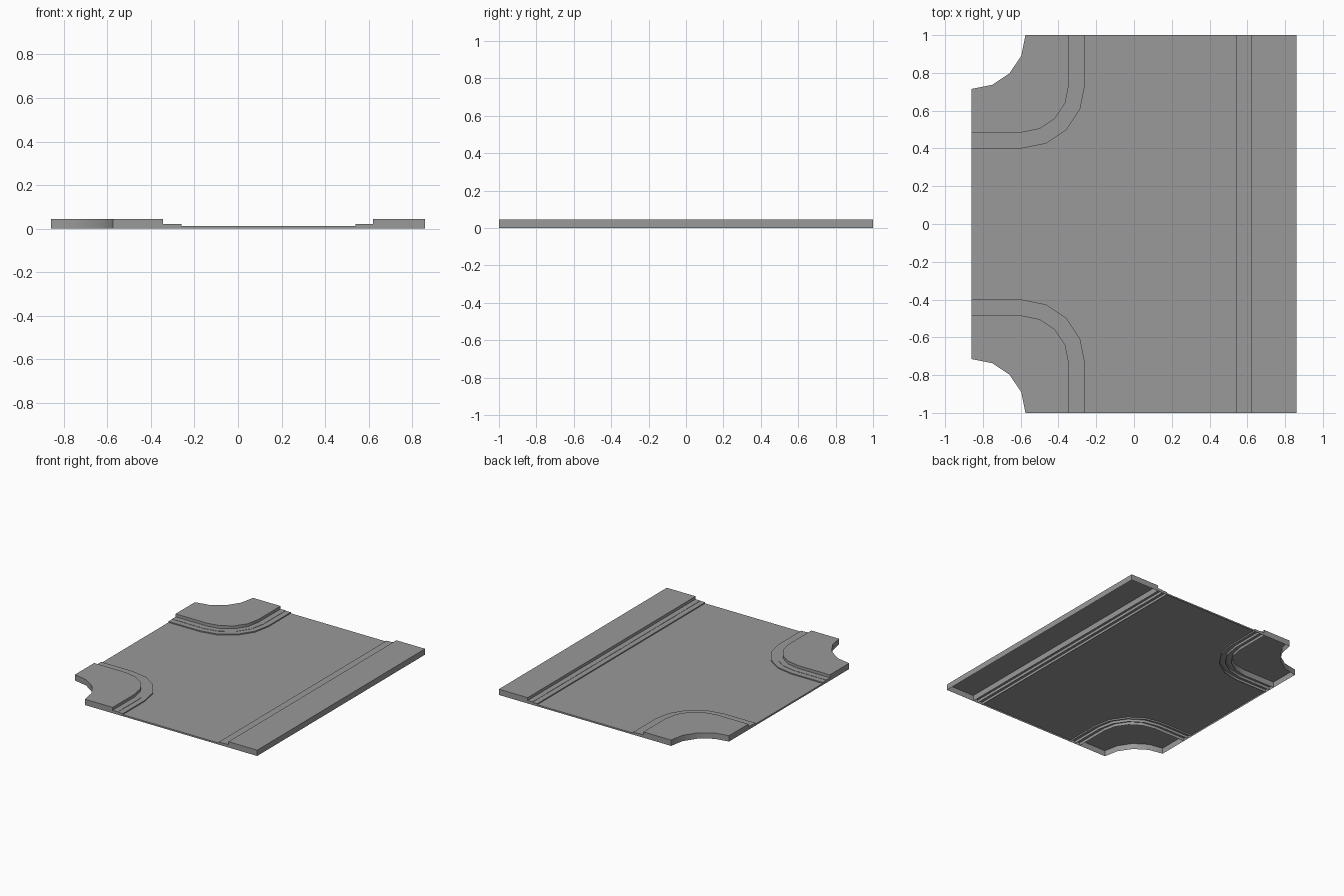
import bpy, math

cube = bpy.data.objects.get("Cube")
if cube:
    bpy.data.objects.remove(cube, do_unlink=True)

W, L = 0.86, 1.0                    # half width and half length of the tile
CX, CY = -0.595, 0.735              # centre of the rounded street corner
CURB_R, SEAM_R, GUTTER_R = 0.25, 0.293, 0.335
NOTCH_R = 0.285
Z_WALK, Z_GUTTER, Z_LIP, Z_ROAD = 0.044, 0.022, 0.020, 0.012

grey = bpy.data.materials.new("plain grey")
grey.use_nodes = True
GREY = (0.32, 0.32, 0.32, 1)
grey.diffuse_color = GREY
grey.node_tree.nodes["Principled BSDF"].inputs["Base Color"].default_value = GREY


def slab(name, outline, z, open_edges=0):
    """Open-bottomed plate from a counter-clockwise outline.
    Edges touching the next part have no skirt when counted in open_edges."""
    n = len(outline)
    verts = [(x, y, z) for x, y in outline] + [(x, y, 0) for x, y in outline]
    faces = [tuple(range(n))]
    for i in range(n):
        if i >= open_edges:
            j = (i + 1) % n
            faces.append((i, i + n, j + n, j))
    mesh = bpy.data.meshes.new(name)
    mesh.from_pydata(verts, [], faces)
    mesh.materials.append(grey)
    obj = bpy.data.objects.new(name, mesh)
    bpy.context.collection.objects.link(obj)
    bpy.ops.object.select_all(action='DESELECT')
    obj.select_set(True)
    bpy.context.view_layer.objects.active = obj
    bpy.ops.object.shade_smooth_by_angle(angle=math.radians(30))
    return obj


def arc(cx, cy, r, start):
    """Quarter circle in four segments, counter-clockwise."""
    angles = [math.radians(start + 22.5 * i) for i in range(5)]
    return [(cx + r * math.cos(a), cy + r * math.sin(a)) for a in angles]


def corner_path(r, s):
    """Line around a street corner; s = 1 back corner, s = -1 front corner."""
    pts = [(-W, CY - r)] + arc(CX, CY, r, -90) + [(CX + r, L)]
    return [(x, s * y) for x, y in pts]


def ccw(points, s):
    return points if s > 0 else points[::-1]


# Rounded corner pavements and their two-step gutters
for s, side in ((1, "back"), (-1, "front")):
    curb, seam, rim = (corner_path(r, s) for r in (CURB_R, SEAM_R, GUTTER_R))
    notch = [(x, s * y) for x, y in arc(-W, L, NOTCH_R, -90)]
    slab(side + "_corner_pavement", ccw(curb + notch[::-1], s), Z_WALK)
    for name, inner, outer, z in (("gutter", curb, seam, Z_GUTTER),
                                  ("gutter_lip", seam, rim, Z_LIP)):
        # inner edge first, so that it is the run left without a skirt
        if s > 0:
            outline = inner[::-1] + outer
        else:
            outline = inner + outer[::-1]
        slab(side + "_corner_" + name, outline, z, len(inner) - 1)

# Straight pavement and gutter along the left side
for name, x0, x1, z, skip in (("straight_pavement", 0.62, W, Z_WALK, 0),
                              ("straight_gutter", 0.58, 0.62, Z_GUTTER, 1),
                              ("straight_gutter_lip", 0.54, 0.58, Z_LIP, 1)):
    slab(name, [(x1, -L), (x1, L), (x0, L), (x0, -L)], z, skip)

# Road surface filling the junction
back, front = corner_path(GUTTER_R, 1), corner_path(GUTTER_R, -1)
slab("road", back[::-1] + front + [(0.54, -L), (0.54, L)], Z_ROAD)
